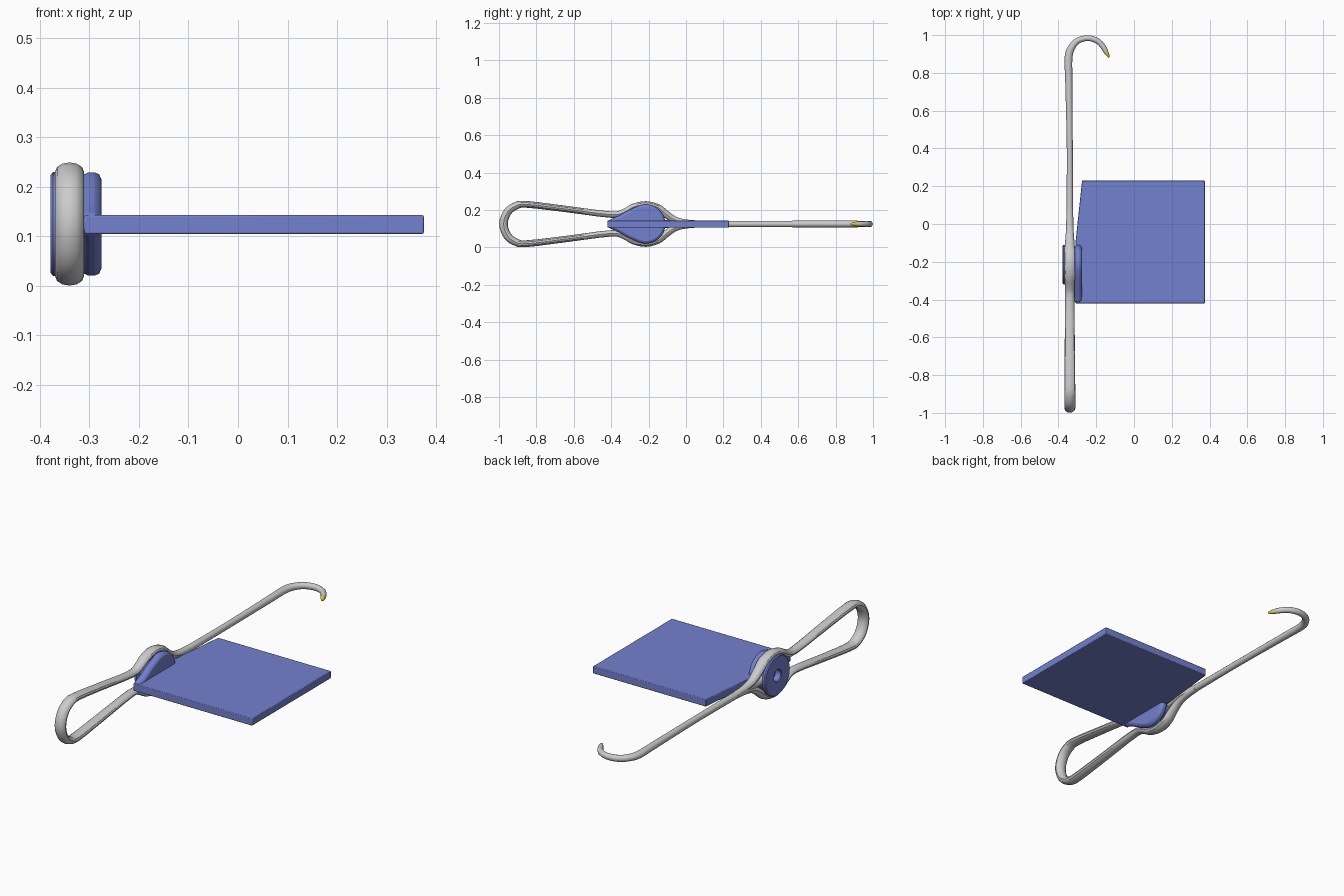
import bpy, bmesh
from math import cos, sin, pi
from mathutils import Vector

if "Cube" in bpy.data.objects:
    bpy.data.objects.remove(bpy.data.objects["Cube"])

WX, CY, CZ = -0.34, -0.215, 0.125   # wire plane, hub centre


def material(name, color):
    m = bpy.data.materials.new(name)
    m.diffuse_color = color
    m.use_nodes = True
    m.node_tree.nodes["Principled BSDF"].inputs["Base Color"].default_value = m.diffuse_color
    return m


blue = material("blue", (0.17, 0.22, 0.62, 1))
yellow = material("yellow", (0.75, 0.65, 0.02, 1))


def finish(name, bm, mat=None, bevel=0):
    bmesh.ops.recalc_face_normals(bm, faces=bm.faces)
    me = bpy.data.meshes.new(name)
    bm.to_mesh(me)
    bm.free()
    ob = bpy.data.objects.new(name, me)
    bpy.context.collection.objects.link(ob)
    if mat:
        me.materials.append(mat)
    if bevel:
        mod = ob.modifiers.new("bevel", "BEVEL")
        mod.width, mod.segments, mod.limit_method = bevel, 2, 'ANGLE'
    bpy.ops.object.select_all(action='DESELECT')
    ob.select_set(True)
    bpy.context.view_layer.objects.active = ob
    bpy.ops.object.shade_smooth_by_angle(angle=0.6)
    return ob


def smooth(pts, n):
    """Catmull-Rom through points of any dimension."""
    p = [pts[0]] + pts + [pts[-1]]
    out = []
    for i in range(1, len(p) - 2):
        for k in range(n):
            t = k / n
            out.append([0.5 * (2 * b + (c - a) * t + (2 * a - 5 * b + 4 * c - d) * t * t
                               + (3 * b - a - 3 * c + d) * t ** 3)
                        for a, b, c, d in zip(p[i - 1], p[i], p[i + 1], p[i + 2])])
    return out + [list(pts[-1])]


def sweep(name, pts, place, steps=3, sides=12, mat=None):
    """Tube along a flat path; each point is u, v, half width across plane, half width in plane."""
    path = smooth(pts, steps)
    bm = bmesh.new()
    rings = []
    for i, (u, v, hs, hp) in enumerate(path):
        a, b = path[max(i - 1, 0)], path[min(i + 1, len(path) - 1)]
        t = Vector((b[0] - a[0], b[1] - a[1])).normalized()
        ring = []
        for k in range(sides):
            an = 2 * pi * k / sides
            c, s = cos(an) * hp, sin(an) * hs
            ring.append(bm.verts.new(place(u - t.y * c, v + t.x * c, s)))
        rings.append(ring)
    for r, q in zip(rings, rings[1:]):
        for k in range(sides):
            j = (k + 1) % sides
            bm.faces.new((r[k], r[j], q[j], q[k]))
    bm.faces.new(rings[0])
    bm.faces.new(rings[-1])
    return finish(name, bm, mat)


def prism(name, pts, offset, mat, bevel):
    bm = bmesh.new()
    f = bm.faces.new([bm.verts.new(p) for p in pts])
    new = bmesh.ops.extrude_face_region(bm, geom=[f])["geom"]
    bmesh.ops.translate(bm, vec=offset, verts=[g for g in new if isinstance(g, bmesh.types.BMVert)])
    return finish(name, bm, mat, bevel)


# wire loop: handle, ring round the hub, merge into the shaft
half = [(0.08, 0.002, .018, .016), (0.0, 0.008, .019, .016), (-0.06, 0.022, .022, .018),
        (-0.11, 0.055, .026, .020), (-0.15, 0.088, .028, .018), (CY, 0.104, .028, .018),
        (-0.28, 0.091, .027, .018), (-0.33, 0.064, .025, .018), (-0.40, 0.050, .024, .017),
        (-0.64, 0.080, .027, .017), (-0.85, 0.105, .029, .018), (-0.91, 0.097, .029, .020),
        (-0.955, 0.063, .029, .022)]
loop = half + [(-0.976, 0, .029, .023)] + [(u, -v, a, b) for u, v, a, b in reversed(half)]
sweep("wire_loop", loop, lambda u, v, s: (WX + s, u, CZ + v))

# straight shaft ending in a hook
shaft = [(WX, -0.13, .022, .024), (WX, -0.05, .020, .020), (WX, 0.05, .018, .018),
         (WX, 0.4, .017, .016), (-0.345, 0.75, .018, .019), (-0.347, 0.88, .018, .021),
         (-0.330, 0.935, .017, .019), (-0.295, 0.972, .017, .016), (-0.24, 0.984, .016, .015),
         (-0.19, 0.967, .015, .015), (-0.16, 0.933, .014, .014), (-0.147, 0.908, .012, .012)]
flat = lambda u, v, s: (u, v, CZ + s)
sweep("hook_shaft", shaft, flat)
sweep("hook_tip", [(-0.148, 0.910, .0125, .0125), (-0.138, 0.893, .009, .008),
                   (-0.132, 0.882, .003, .003)], flat, mat=yellow)

# flat plate with a slanted edge by the pivot
prism("plate", [(x, y, 0.105) for x, y in ((0.375, -0.42), (0.375, 0.23), (-0.275, 0.23),
                                            (-0.31, -0.10), (-0.31, -0.42))],
      (0, 0, 0.038), blue, 0.003)

# inner flange: round boss tapering to the front corner
R = 0.105
top = [(CY + R * cos(a * pi / 180), R * sin(a * pi / 180)) for a in range(12, 126, 12)]
top += [(-0.315, 0.070), (-0.355, 0.046), (-0.40, 0.026), (-0.42, 0.018)]
outline = top + [(y, -z) for y, z in reversed(top)]
prism("pivot_flange", [(-0.315, y, CZ + z) for y, z in outline], (0.039, 0, 0), blue, 0.014)

# turned hub with outer disc and blind centre hole
profile = [(-0.345, 0), (-0.345, .029), (-0.374, .029), (-0.378, .033), (-0.378, .099),
           (-0.373, .105), (-0.362, .105), (-0.355, .086), (-0.30, .086), (-0.30, 0)]
bm = bmesh.new()
vs = [bm.verts.new((x, CY, CZ + r)) for x, r in profile]
es = [bm.edges.new(p) for p in zip(vs, vs[1:])]
bmesh.ops.spin(bm, geom=vs + es, cent=(0, CY, CZ), axis=(1, 0, 0), angle=2 * pi, steps=32)
bmesh.ops.remove_doubles(bm, verts=bm.verts, dist=1e-4)
finish("pivot_hub", bm, blue)
